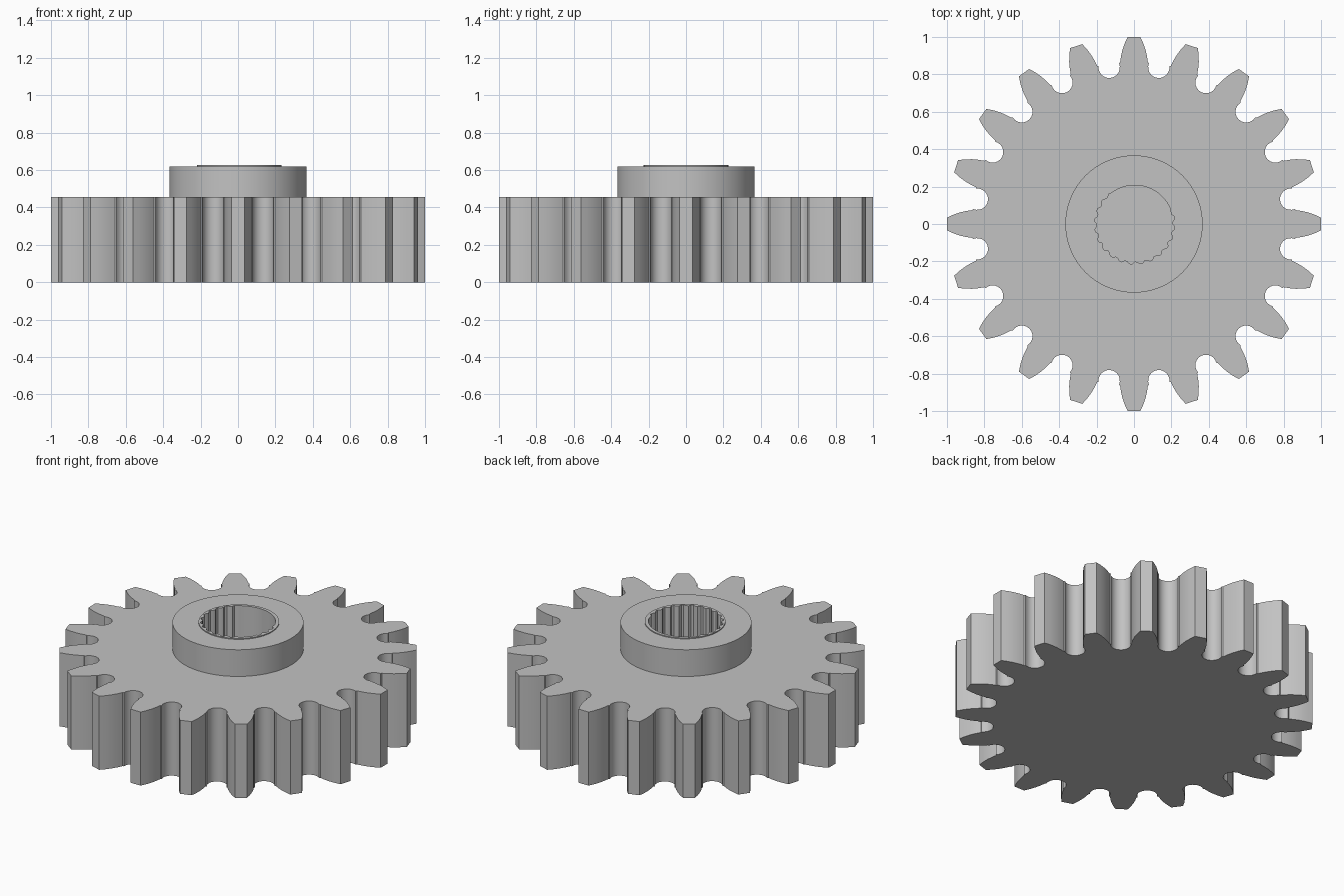
import bpy, bmesh, math

TEETH = 20
PITCH = 2 * math.pi / TEETH
GEAR_TOP = 0.455
HUB_TOP = 0.62
BORE_FLOOR = 0.05

cube = bpy.data.objects.get("Cube")
if cube:
    bpy.data.objects.remove(cube, do_unlink=True)

grey = bpy.data.materials.new("plain_grey_metal")
grey.use_nodes = True
colour = (0.54, 0.54, 0.54, 1)
grey.diffuse_color = colour
grey.node_tree.nodes["Principled BSDF"].inputs["Base Color"].default_value = colour


def prism(name, outline, bottom, top):
    """Extrude a closed 2D outline into a solid."""
    bm = bmesh.new()
    face = bm.faces.new([bm.verts.new((x, y, bottom)) for x, y in outline])
    side = bmesh.ops.extrude_face_region(bm, geom=[face])["geom"]
    moved = [v for v in side if isinstance(v, bmesh.types.BMVert)]
    bmesh.ops.translate(bm, verts=moved, vec=(0, 0, top - bottom))
    bmesh.ops.recalc_face_normals(bm, faces=bm.faces)
    mesh = bpy.data.meshes.new(name)
    bm.to_mesh(mesh)
    bm.free()
    mesh.materials.append(grey)
    obj = bpy.data.objects.new(name, mesh)
    bpy.context.collection.objects.link(obj)
    return obj


def circle(radius, count, cx=0.0):
    steps = [2 * math.pi * i / count for i in range(count)]
    return [(cx + radius * math.cos(a), radius * math.sin(a)) for a in steps]


def gear_outline():
    # Right flank of a tooth pointing along +x: (radius, half width)
    flank = [(1.0, 0.034), (0.965, 0.05), (0.93, 0.062), (0.895, 0.07), (0.865, 0.074)]
    tooth = [(r, -w) for r, w in reversed(flank)] + flank
    # Rounded root between this tooth and the next
    mid = PITCH / 2
    for i in range(13):
        a = mid + math.radians(-75 - 210 * i / 12 + 0) 
        tooth.append((0.848 * math.cos(mid) + 0.057 * math.cos(a),
                      0.848 * math.sin(mid) + 0.057 * math.sin(a)))
    points = []
    for k in range(TEETH):
        c, s = math.cos(k * PITCH), math.sin(k * PITCH)
        points += [(x * c - y * s, x * s + y * c) for x, y in tooth]
    return points


def bore_outline():
    # Plain wall towards the back left, fine grooves around the rest
    points = []
    grooves = 24
    for k in range(grooves):
        for part, radius in enumerate((0.201, 0.203, 0.214, 0.214)):
            a = 2 * math.pi * (k + part / 4) / grooves
            plain = math.radians(20) < a < math.radians(130)
            r = 0.207 if plain else radius
            points.append((0.004 + r * math.cos(a), r * math.sin(a)))
    return points


# Solid parts
gear = prism("toothed_wheel", gear_outline(), 0, GEAR_TOP)
hub = prism("hub", circle(0.367, 96), GEAR_TOP, HUB_TOP)
rim = prism("bore_rim", circle(0.226, 64, 0.006), HUB_TOP, HUB_TOP + 0.006)

# Blind splined bore cut through all parts
cutter = prism("bore_cutter", bore_outline(), BORE_FLOOR, 0.8)
cutter.hide_render = True
for obj in (gear, hub, rim):
    bpy.ops.object.select_all(action="DESELECT")
    obj.select_set(True)
    bpy.context.view_layer.objects.active = obj
    cut = obj.modifiers.new("bore", "BOOLEAN")
    cut.operation = "DIFFERENCE"
    cut.solver = "EXACT"
    cut.object = cutter
    bpy.ops.object.modifier_apply(modifier=cut.name)
    bpy.ops.object.shade_smooth_by_angle(angle=math.radians(30))
bpy.data.objects.remove(cutter, do_unlink=True)
